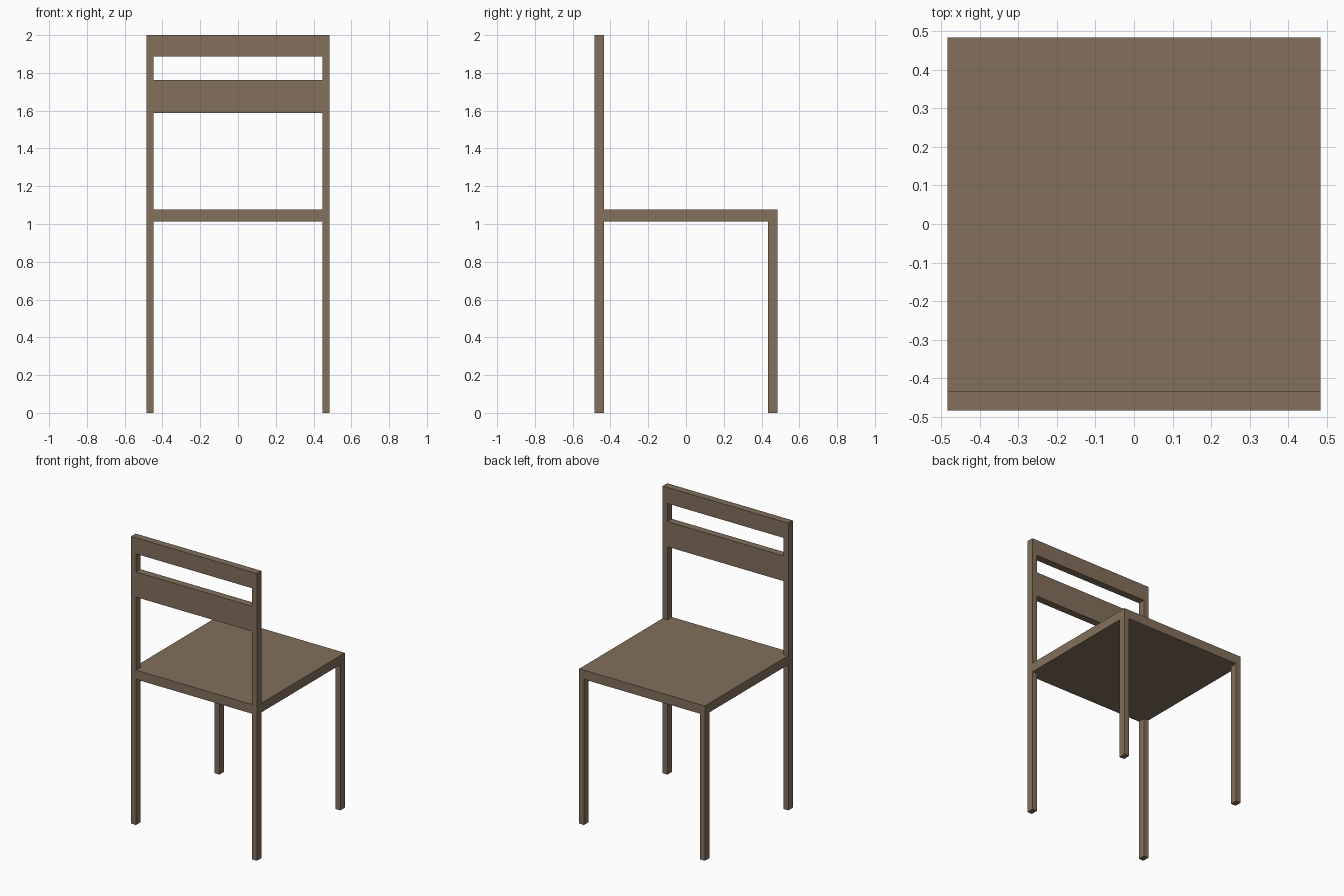
import bpy
import bmesh
from mathutils import Vector

if "Cube" in bpy.data.objects:
    bpy.data.objects.remove(bpy.data.objects["Cube"])

# Main dimensions
HALF = 0.484              # half width and half depth of the chair
LEG_X, LEG_Y = 0.037, 0.05  # leg section
SEAT_Z0, SEAT_Z1 = 1.014, 1.078
TOP = 2.0

wood = bpy.data.materials.new("brown wood")
wood.diffuse_color = (0.225, 0.162, 0.107, 1.0)
wood.use_nodes = True
wood.node_tree.nodes["Principled BSDF"].inputs["Base Color"].default_value = wood.diffuse_color


def box(name, lo, hi):
    """Box between two opposite corners."""
    lo, hi = Vector(lo), Vector(hi)
    bm = bmesh.new()
    bmesh.ops.create_cube(bm, size=1.0)
    bmesh.ops.scale(bm, vec=hi - lo, verts=bm.verts)
    bmesh.ops.translate(bm, vec=(lo + hi) / 2, verts=bm.verts)
    mesh = bpy.data.meshes.new(name)
    bm.to_mesh(mesh)
    bm.free()
    mesh.materials.append(wood)
    obj = bpy.data.objects.new(name, mesh)
    bpy.context.collection.objects.link(obj)
    return obj


inner = HALF - LEG_X
back_y = -HALF + LEG_Y

# Seat slab, flush with the outside of the legs
box("seat", (-HALF, -HALF, SEAT_Z0), (HALF, HALF, SEAT_Z1))

# Legs below the seat and back posts above it, left and right
for side, x0, x1 in (("left", -HALF, -inner), ("right", inner, HALF)):
    box("backrest_leg_" + side, (x0, -HALF, 0), (x1, back_y, SEAT_Z0))
    box("open_side_leg_" + side, (x0, -back_y, 0), (x1, HALF, SEAT_Z0))
    box("back_post_" + side, (x0, -HALF, SEAT_Z1), (x1, back_y, TOP))

# Backrest rails between the posts
for name, z0, z1 in (("backrest_slat", 1.587, 1.762), ("top_rail", 1.888, TOP)):
    box(name, (-inner, -HALF, z0), (inner, back_y, z1))
